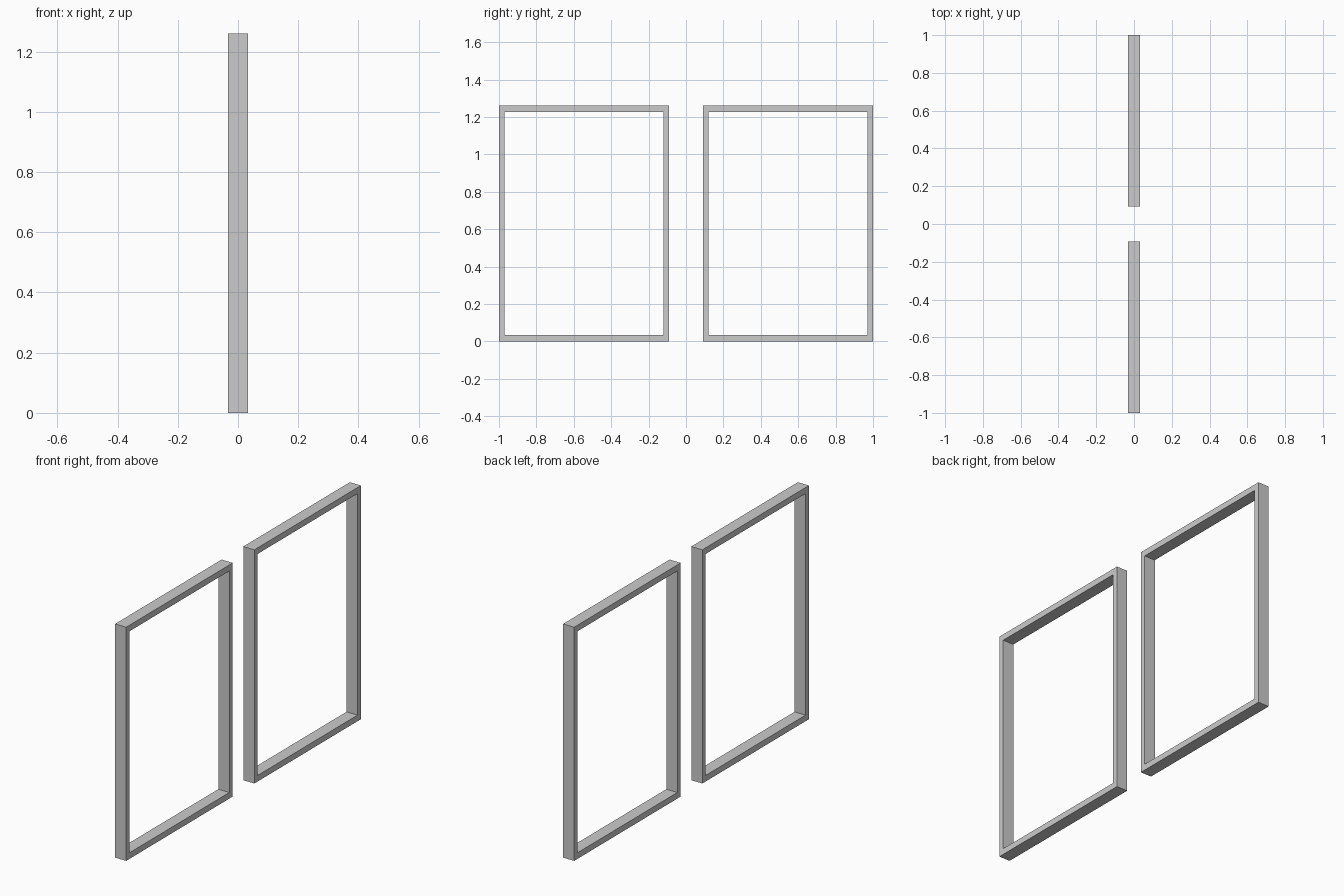
import bpy, bmesh

if "Cube" in bpy.data.objects:
    bpy.data.objects.remove(bpy.data.objects["Cube"])

Y_IN, Y_OUT = 0.092, 1.0      # extent of each frame along y
HEIGHT, HALF_DEPTH = 1.26, 0.033
STILE, RAIL = 0.029, 0.033    # side and top/bottom bar widths


def rect(bm, x, y0, y1, z0, z1):
    return [bm.verts.new((x, y, z)) for y, z in ((y0, z0), (y1, z0), (y1, z1), (y0, z1))]


def window_frame(name, y0, y1):
    bm = bmesh.new()
    # outer and inner outlines on both sides of the frame
    loops = []
    for x in (-HALF_DEPTH, HALF_DEPTH):
        loops.append((rect(bm, x, y0, y1, 0, HEIGHT),
                      rect(bm, x, y0 + STILE, y1 - STILE, RAIL, HEIGHT - RAIL)))
    (ob, ib), (of, inf) = loops
    # bridge the four outlines into a closed rectangular ring
    for a, b in ((ob, ib), (ib, inf), (inf, of), (of, ob)):
        for i in range(4):
            j = (i + 1) % 4
            bm.faces.new((a[i], a[j], b[j], b[i]))
    bmesh.ops.recalc_face_normals(bm, faces=bm.faces)
    mesh = bpy.data.meshes.new(name)
    bm.to_mesh(mesh)
    bm.free()
    obj = bpy.data.objects.new(name, mesh)
    bpy.context.collection.objects.link(obj)
    return obj


# two matching open frames with a gap between them
window_frame("front_frame", -Y_OUT, -Y_IN)
window_frame("back_frame", Y_IN, Y_OUT)
